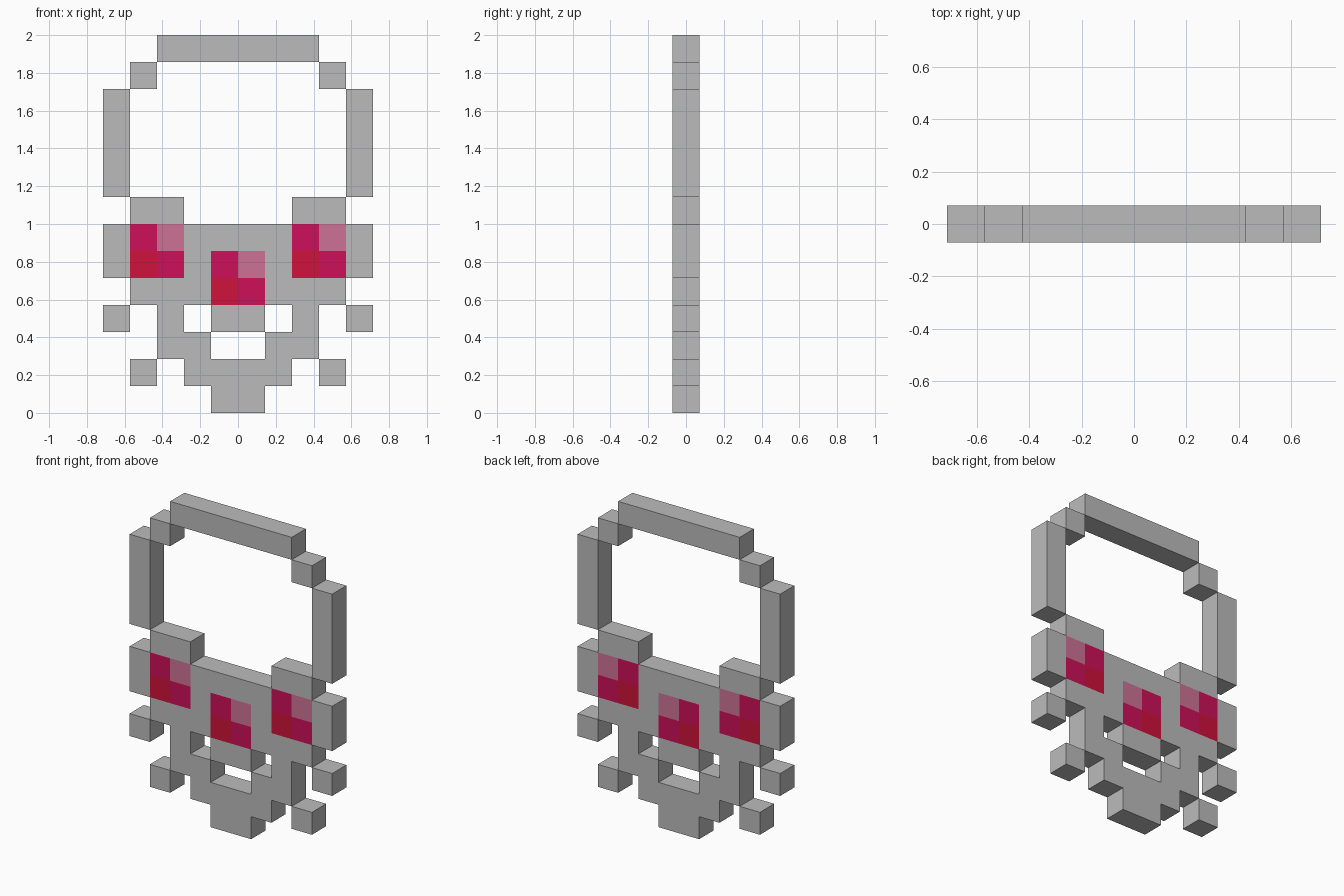
import bpy
import bmesh

cube = bpy.data.objects.get("Cube")
if cube:
    bpy.data.objects.remove(cube, do_unlink=True)

U = 2 / 14  # one pixel block


def material(name, rgb):
    mat = bpy.data.materials.new(name)
    mat.use_nodes = True
    mat.diffuse_color = (*rgb, 1)
    mat.node_tree.nodes["Principled BSDF"].inputs["Base Color"].default_value = (*rgb, 1)
    return mat


GREY, CRIMSON, PINK, RED = range(4)
MATERIALS = [
    material("stone grey", (0.5, 0.5, 0.5)),
    material("gem crimson", (0.61, 0.005, 0.1)),
    material("gem pink", (0.61, 0.17, 0.3)),
    material("gem red", (0.62, 0.006, 0.043)),
]

# Lower corner (column, row) of each two-by-two gem
GEMS = [(-4, 5), (-1, 4), (2, 5)]


def cell_colour(col, row):
    for gx, gz in GEMS:
        dx, dz = col - gx, row - gz
        if dx in (0, 1) and dz in (0, 1):
            if dx == dz:
                return PINK if dx else RED
            return CRIMSON
    return GREY


def pixel_part(name, spans):
    """Join the cells of (x0, x1, z0, z1) spans into one sheet and thicken it."""
    cells = sorted({(c, r) for x0, x1, z0, z1 in spans
                    for c in range(x0, x1) for r in range(z0, z1)})
    bm = bmesh.new()
    for c, r in cells:
        corners = [(c, r), (c + 1, r), (c + 1, r + 1), (c, r + 1)]
        face = bm.faces.new([bm.verts.new((x * U, 0, z * U)) for x, z in corners])
        face.material_index = cell_colour(c, r)
    bmesh.ops.remove_doubles(bm, verts=bm.verts[:], dist=U / 100)
    mesh = bpy.data.meshes.new(name)
    bm.to_mesh(mesh)
    bm.free()
    for mat in MATERIALS:
        mesh.materials.append(mat)
    obj = bpy.data.objects.new(name, mesh)
    bpy.context.collection.objects.link(obj)
    solid = obj.modifiers.new("Thickness", 'SOLIDIFY')
    solid.thickness = U
    solid.offset = 0


def mirrored(spans):
    return spans + [(-x1, -x0, z0, z1) for x0, x1, z0, z1 in spans]


# Face: chin, jaw, cheeks, nose, gem band and brows
pixel_part("face", mirrored([
    (0, 1, 0, 1), (0, 2, 1, 2),
    (1, 3, 2, 3), (2, 3, 3, 4), (0, 1, 3, 4),
    (0, 4, 4, 5), (0, 5, 5, 7), (2, 4, 7, 8),
]))

# Handle top bar
pixel_part("handle_top", [(-3, 3, 13, 14)])

# Paired blocks that touch only at their corners
PAIRS = {
    "handle_corner": (3, 4, 12, 13),
    "handle_side": (4, 5, 8, 12),
    "upper_stud": (4, 5, 3, 4),
    "lower_stud": (3, 4, 1, 2),
}
for name, span in PAIRS.items():
    left, right = mirrored([span])
    pixel_part("left_" + name, [left])
    pixel_part("right_" + name, [right])
